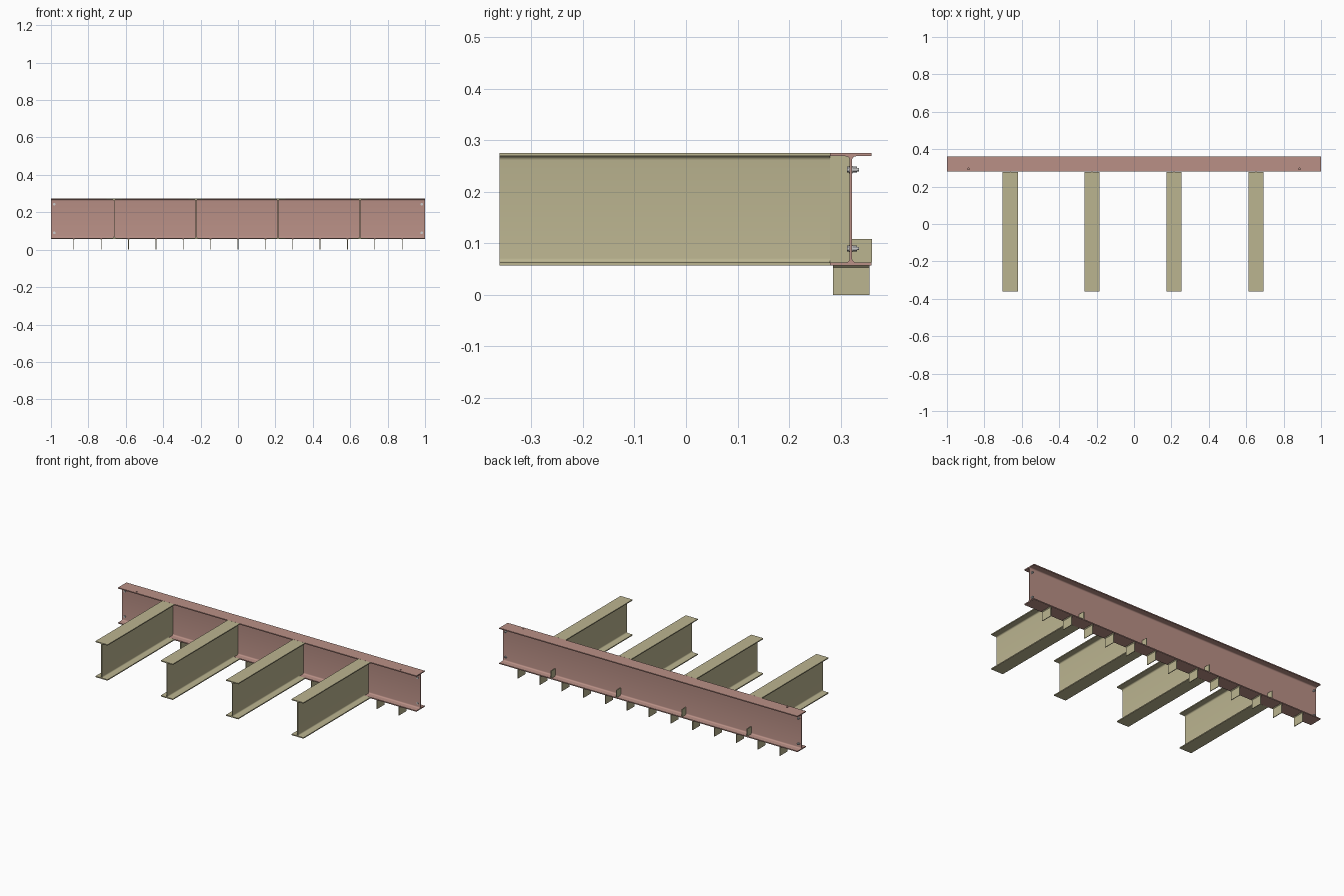
import bpy, bmesh
from math import pi, sin, cos
from mathutils import Matrix, Vector

if "Cube" in bpy.data.objects:
    bpy.data.objects.remove(bpy.data.objects["Cube"])

ZB, ZT = 0.057, 0.275            # beam underside and top
ZC, H = (ZB + ZT) / 2, (ZT - ZB) / 2
W, TF, TW, R = 0.0405, 0.006, 0.0022, 0.008   # half width, flange, half web, root radius
YW = 0.32                        # main web plane


def material(name, rgb):
    m = bpy.data.materials.new(name)
    m.diffuse_color = (*rgb, 1)
    m.use_nodes = True
    m.node_tree.nodes["Principled BSDF"].inputs["Base Color"].default_value = m.diffuse_color
    return m


PINK = material("red_primer", (0.49, 0.28, 0.24))
OLIVE = material("olive_paint", (0.50, 0.46, 0.28))


def add_object(name, bm, mat=None, smooth=False):
    bmesh.ops.recalc_face_normals(bm, faces=bm.faces)
    me = bpy.data.meshes.new(name)
    bm.to_mesh(me)
    bm.free()
    ob = bpy.data.objects.new(name, me)
    bpy.context.collection.objects.link(ob)
    if mat:
        me.materials.append(mat)
    if smooth:
        bpy.ops.object.select_all(action='DESELECT')
        bpy.context.view_layer.objects.active = ob
        ob.select_set(True)
        bpy.ops.object.shade_smooth_by_angle(angle=0.6)
    return ob


def extrude(bm, pts, vec):
    f = bm.faces.new([bm.verts.new(p) for p in pts])
    ret = bmesh.ops.extrude_face_region(bm, geom=[f])
    bmesh.ops.translate(bm, vec=vec,
                        verts=[v for v in ret['geom'] if isinstance(v, bmesh.types.BMVert)])
    if not f.is_valid or len(f.link_loops if hasattr(f, 'link_loops') else f.loops) == 0:
        return


def box(bm, lo, hi):
    x0, y0, z0 = lo
    x1, y1, z1 = hi
    extrude(bm, [(x0, y0, z0), (x1, y0, z0), (x1, y1, z0), (x0, y1, z0)], (0, 0, z1 - z0))


def i_profile():
    # one quarter of the rolled section, mirrored round
    q = [(W, H), (W, H - TF)]
    for i in range(7):
        a = pi / 2 + i * pi / 12
        q.append((TW + R + R * cos(a), H - TF - R + R * sin(a)))
    right = q + [(a, -b) for a, b in reversed(q)]
    return right + [(-a, b) for a, b in
                    [(a, b) for a, b in reversed(right)]]


def cylinder(bm, x, z, y0, y1, r, n):
    m = Matrix.Translation((x, (y0 + y1) / 2, z)) @ Matrix.Rotation(pi / 2, 4, 'X')
    bmesh.ops.create_cone(bm, cap_ends=True, segments=n, radius1=r, radius2=r,
                          depth=y1 - y0, matrix=m)


# Main beam along x
bm = bmesh.new()
extrude(bm, [(-1, YW + a, ZC + b) for a, b in i_profile()], (2, 0, 0))
main = add_object("main_beam", bm, PINK, True)

# Small holes in the top flange
bm = bmesh.new()
for x in (-0.885, 0.885):
    bmesh.ops.create_cone(bm, cap_ends=True, segments=16, radius1=0.005, radius2=0.005,
                          depth=0.03, matrix=Matrix.Translation((x, 0.295, ZT)))
cutter = add_object("hole_cutter", bm)
cutter.hide_render = True
cutter.hide_set(True)
mod = main.modifiers.new("holes", 'BOOLEAN')
mod.operation = 'DIFFERENCE'
mod.solver = 'EXACT'
mod.object = cutter

# Cross beams with a web tongue, plus stiffener plates behind the web
for i, x in enumerate((-0.662, -0.224, 0.214, 0.652)):
    bm = bmesh.new()
    extrude(bm, [(x + a, -0.362, ZC + b) for a, b in i_profile()], (0, 0.641, 0))
    box(bm, (x - TW, 0.279, ZB + TF), (x + TW, YW - TW, ZT - TF))
    add_object(f"cross_beam_{i + 1}", bm, OLIVE, True)
    bm = bmesh.new()
    box(bm, (x - TW, YW + TW, ZB + TF), (x + TW, 0.361, 0.108))
    add_object(f"stiffener_{i + 1}", bm, OLIVE)

# Hanging plates below the main beam, with weld fillets
for i in range(13):
    x = (i - 6) * 0.1463
    bm = bmesh.new()
    box(bm, (x - 0.002, 0.285, 0), (x + 0.002, 0.356, ZB))
    for s in (-1, 1):
        extrude(bm, [(x + s * 0.002, 0.285, ZB), (x + s * 0.006, 0.285, ZB),
                     (x + s * 0.002, 0.285, ZB - 0.004)], (0, 0.071, 0))
    add_object(f"hanger_plate_{i + 1}", bm, OLIVE)

# Bolts at both ends: head, washers, shank and nut
for x in (-0.982, 0.982):
    for z in (0.243, 0.09):
        bm = bmesh.new()
        for y0, y1, r, n in ((0.3125, 0.3165, 0.006, 6), (0.3165, 0.3178, 0.0072, 20),
                             (0.3165, 0.3355, 0.0032, 16), (0.3222, 0.3235, 0.0072, 20),
                             (0.3235, 0.3315, 0.006, 6)):
            cylinder(bm, x, z, y0, y1, r, n)
        add_object("end_bolt", bm, None, True)
